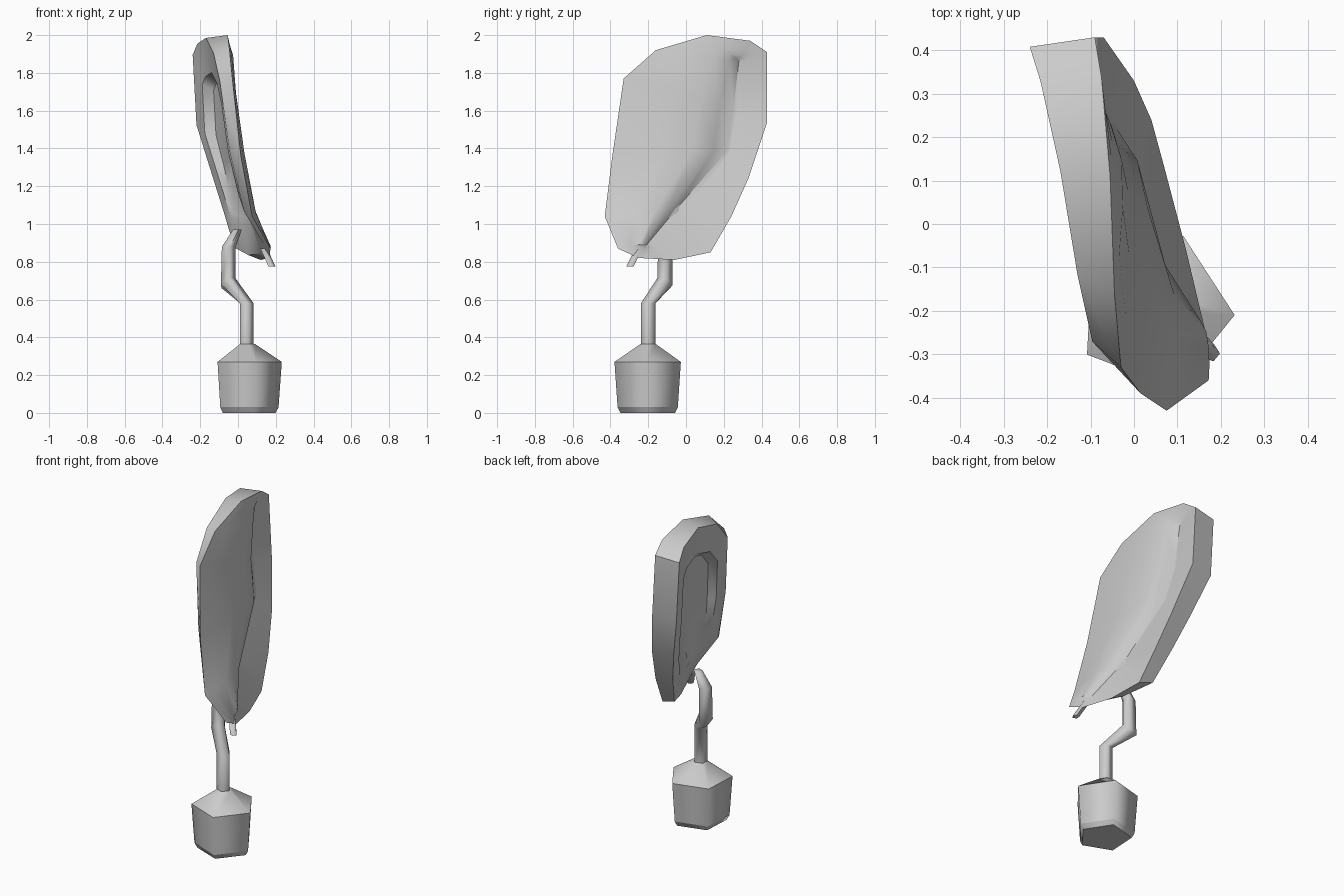
import bpy, bmesh, math
from mathutils import Vector

if "Cube" in bpy.data.objects:
    bpy.data.objects.remove(bpy.data.objects["Cube"])

grey = bpy.data.materials.new("plain grey")
grey.diffuse_color = (0.6, 0.6, 0.6, 1)
grey.use_nodes = True
grey.node_tree.nodes["Principled BSDF"].inputs["Base Color"].default_value = grey.diffuse_color


def make(name, verts, faces, angle):
    me = bpy.data.meshes.new(name)
    me.from_pydata([tuple(v) for v in verts], [], faces)
    ob = bpy.data.objects.new(name, me)
    bpy.context.collection.objects.link(ob)
    me.materials.append(grey)
    bm = bmesh.new()
    bm.from_mesh(me)
    bmesh.ops.remove_doubles(bm, verts=bm.verts, dist=0.0005)
    bmesh.ops.recalc_face_normals(bm, faces=bm.faces)
    bm.to_mesh(me)
    bm.free()
    bpy.ops.object.select_all(action='DESELECT')
    ob.select_set(True)
    bpy.context.view_layer.objects.active = ob
    bpy.ops.object.shade_smooth_by_angle(angle=math.radians(angle))
    return ob


def loft(name, rings, angle, caps=True):
    n = len(rings[0])
    verts = [v for r in rings for v in r]
    faces = [(k * n + i, k * n + (i + 1) % n, (k + 1) * n + (i + 1) % n, (k + 1) * n + i)
             for k in range(len(rings) - 1) for i in range(n)]
    if caps:
        faces.append(tuple(range(n))[::-1])
        faces.append(tuple((len(rings) - 1) * n + i for i in range(n)))
    return make(name, verts, faces, angle)


def pentagon(c, r, tilt=0):
    ring = []
    for i in range(5):
        a = math.radians(72 * i - 3)
        dx, dy = r * math.cos(a), r * math.sin(a)
        ring.append(Vector((c[0] + dx, c[1] + dy, c[2] + tilt * (dx - dy))))
    return ring


# Pot: tapered five-sided body with a sloping shoulder and small foot bevel
pot = loft("pot", [pentagon((0.047, -0.2, z), r) for z, r in
                   ((0, 0.152), (0.03, 0.168), (0.27, 0.185), (0.365, 0.042))], 80)
for e in pot.data.edges:
    a, b = (pot.data.vertices[i].co.z for i in e.vertices)
    if abs(a - b) < 0.001:
        e.use_edge_sharp = True

# Stem: crooked five-sided tube
loft("stem", [pentagon(*c) for c in (
    ((0.043, -0.2, 0.36), 0.04), ((0.043, -0.2, 0.58), 0.04), ((-0.055, -0.11, 0.69), 0.042, 0.5),
    ((-0.052, -0.11, 0.88), 0.04), ((-0.005, -0.11, 0.97), 0.025))], 75)

# Small prong under the lip
loft("prong", [pentagon(c, 0.02) for c in ((0.135, -0.25, 0.87), (0.178, -0.297, 0.775))], 75)

# Shell: front rim loop
rim = [Vector(p) for p in (
    (-0.03, -0.33, 1.77), (-0.045, -0.16, 1.92), (-0.055, 0.11, 2.0), (-0.075, 0.34, 1.97),
    (-0.09, 0.43, 1.91), (-0.07, 0.43, 1.54), (0.0, 0.33, 1.24), (0.04, 0.24, 1.04),
    (0.07, 0.13, 0.85), (0.12, -0.06, 0.81), (0.165, -0.25, 0.82), (0.172, -0.36, 0.87),
    (0.075, -0.43, 1.04), (0.015, -0.39, 1.36))]
# Back rim: pushed towards -x, less on the -y side
back = []
for p in rim:
    t = (p.y + 0.43) / 0.86
    low = max(0, 1.2 - p.z) * 0.08
    back.append(p + Vector((-0.055 - 0.095 * t + low, 0.07 * (1 - t) - 0.022 * t,
                            -0.015 if p.z > 1.4 else 0.025)))
# Crease line where the swollen face meets the flange
crease = [Vector(p) for p in ((-0.1, 0.28, 1.86), (-0.085, 0.25, 1.6), (-0.04, 0.22, 1.39),
                              (0.03, -0.05, 1.08), (0.125, -0.2, 0.9))]
pick = (1, 0, 0, 0, 0, 1, 2, 3, 3, 4, 4, 4, 3, 2)
swell = {0: 1, 1: 1, 2: 0.6, 11: 0.5, 12: 0.9, 13: 1}


def face_ring(t, height):
    ring = []
    for i, (p, k) in enumerate(zip(rim, pick)):
        q = p.lerp(crease[k], t)
        q.x += 0.055 * height * swell.get(i, 0)
        ring.append(q)
    return ring


# Recess in the back plate
mid = sum(back, Vector()) / len(back)
inner = [p.lerp(mid, 0.3) for p in back]
floor = [p.lerp(mid, 0.36) for p in back]
for p in floor:
    p.x += 0.05 * min(1, max(0.3, (p.z - 0.9) / 0.5))
centre = [mid + Vector((0.045, 0, 0))] * len(back)
front = [face_ring(t, h) for t, h in ((1, 0), (0.88, 0.75), (0.7, 1), (0.45, 0.8), (0.2, 0.4), (0, 0))]
loft("shell", front + [back, inner, floor, centre], 40, False)
